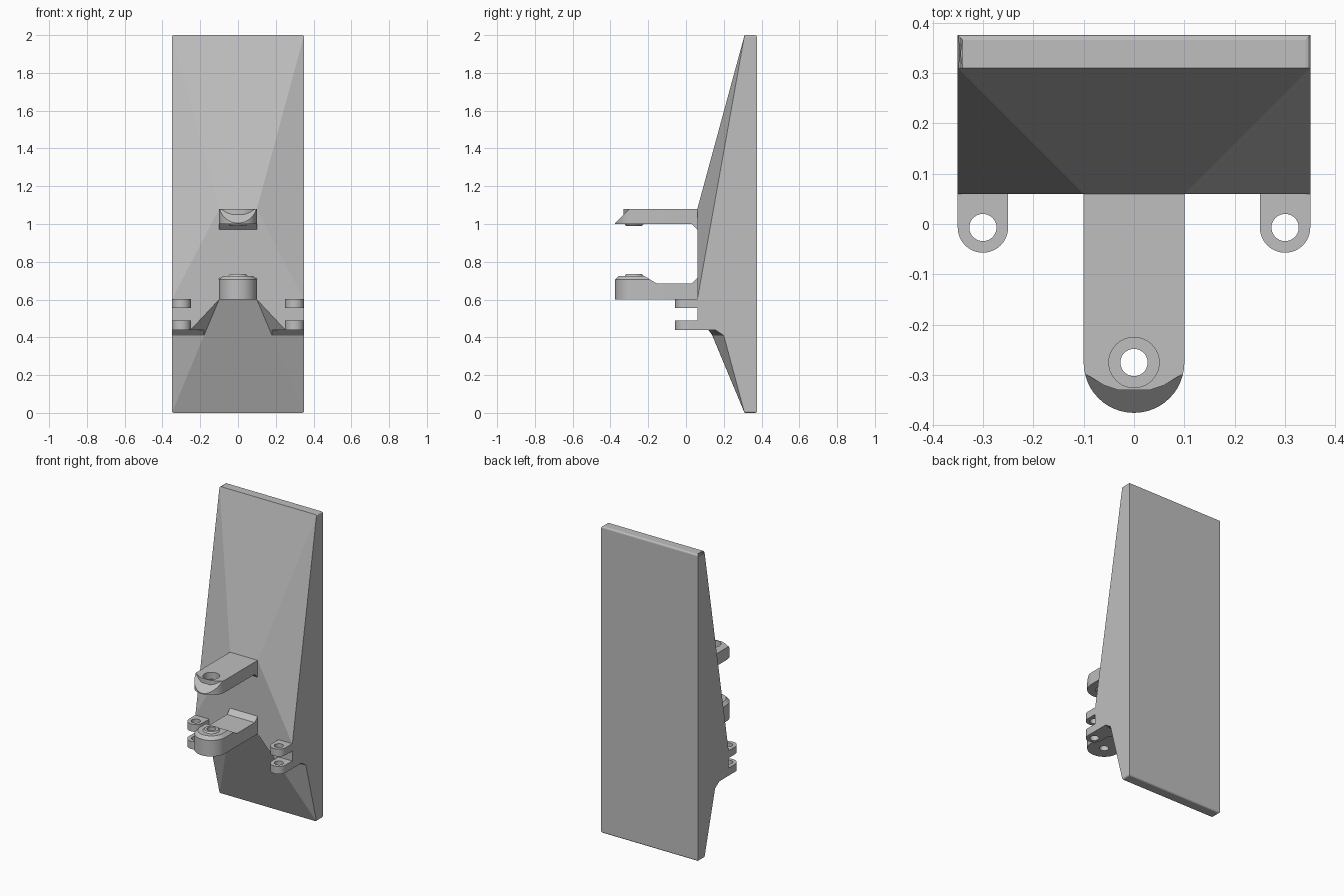
import bpy, bmesh
from math import sin, cos, pi

cube = bpy.data.objects.get("Cube")
if cube:
    bpy.data.objects.remove(cube)

grey = bpy.data.materials.new("light_grey")
grey.use_nodes = True
COLOUR = (0.52, 0.52, 0.52, 1)
grey.diffuse_color = COLOUR
grey.node_tree.nodes["Principled BSDF"].inputs["Base Color"].default_value = COLOUR


def finish(name, bm):
    bmesh.ops.recalc_face_normals(bm, faces=bm.faces)
    mesh = bpy.data.meshes.new(name)
    bm.to_mesh(mesh)
    bm.free()
    mesh.materials.append(grey)
    ob = bpy.data.objects.new(name, mesh)
    bpy.context.collection.objects.link(ob)
    return ob


def loft(name, rings):
    """Closed solid through rings that have equal point counts."""
    bm = bmesh.new()
    loops = [[bm.verts.new(p) for p in ring] for ring in rings]
    n = len(loops[0])
    bm.faces.new(loops[0])
    bm.faces.new(loops[-1])
    for a, b in zip(loops, loops[1:]):
        for i in range(n):
            j = (i + 1) % n
            bm.faces.new((a[i], a[j], b[j], b[i]))
    return finish(name, bm)


def circle(x, y, z, r, n=40):
    return [(x + r * cos(2 * pi * i / n), y + r * sin(2 * pi * i / n), z) for i in range(n)]


def tongue(x, y, z, r, back, n=24):
    """Outline with a round front end and a straight back."""
    arc = [(x - r * cos(pi * i / n), y - r * sin(pi * i / n), z) for i in range(n + 1)]
    return arc + [(x + r, back, z), (x - r, back, z)]


def cut(ob, cutter):
    mod = ob.modifiers.new("cut", "BOOLEAN")
    mod.operation = "DIFFERENCE"
    mod.solver = "EXACT"
    mod.object = cutter
    bpy.context.view_layer.objects.active = ob
    bpy.ops.object.modifier_apply(modifier=mod.name)
    bpy.data.objects.remove(cutter)


def drill(ob, x, y, r, low, high):
    cut(ob, loft("drill", [circle(x, y, low, r), circle(x, y, high, r)]))


# Faceted body: points of the +x half, mirrored to the other side
WALL, FRONT, BACK, W = 0.06, 0.31, 0.375, 0.35
half = {
    "A": (0.1, WALL, 1.08), "B": (W, WALL, 0.6), "C": (W, WALL, 0.44),
    "D": (0.25, WALL, 0.44), "E": (0.1, WALL, 0.6), "F": (W, 0.155, 0.44),
    "G": (W, 0.2, 0.41), "H": (0.18, 0.14, 0.41), "I": (W, FRONT, 0),
    "J": (W, FRONT, 2), "K": (0.18, 0.118, 0.44), "M": (W, BACK, 0), "N": (W, BACK, 2),
}
bm = bmesh.new()
left = {k: bm.verts.new(p) for k, p in half.items()}
right = {k: bm.verts.new((-p[0], p[1], p[2])) for k, p in half.items()}
for face in ("ABCDE", "AJ", "JN", "NM", "MI", "IHE"):
    bm.faces.new([left[k] for k in face] + [right[k] for k in reversed(face)])
for face in ("ABJ", "JBCFGIMN", "CDKF", "FKHG", "DEHK", "GHI"):
    for side in (left, right):
        bm.faces.new([side[k] for k in face])
# Soften the ends of the back plate
ends = [bm.edges.get((left[k], right[k])) for k in "MN"]
ends += [bm.edges.get((s[a], s[b])) for s in (left, right) for a, b in ("JN", "IM")]
bmesh.ops.bevel(bm, geom=ends, offset=0.01, segments=3, profile=0.5, affect="EDGES")
finish("plate_body", bm)

PIN_Y, PIN_R, ARM_R, BOSS_R = -0.275, 0.027, 0.1, 0.05
round_parts = []

# Upper arm with sloped tip, counterbore and pin hole
upper = loft("upper_arm", [tongue(0, PIN_Y, z, ARM_R, WALL) for z in (1.0, 1.08)])
tip = [(-0.12, -0.28), (-0.1, -0.295), (-0.06, -0.32), (-0.03, -0.33)]
tip += [(-x, y) for x, y in reversed(tip)] + [(0.12, -0.4), (-0.12, -0.4)]
cut(upper, loft("tip_cutter", [[(x, y, y + 1.38) for x, y in tip],
                               [(x, y, 1.2) for x, y in tip]]))
drill(upper, 0, PIN_Y, BOSS_R, 1.035, 1.2)
drill(upper, 0, PIN_Y, PIN_R, 0.9, 1.2)
upper_boss = loft("upper_arm_boss", [circle(0, PIN_Y, 0.99, 0.042), circle(0, PIN_Y, 1.0, BOSS_R)])
drill(upper_boss, 0, PIN_Y, PIN_R, 0.9, 1.2)

# Lower arm with raised pad and boss
lower = loft("lower_arm", [tongue(0, PIN_Y, z, ARM_R, WALL) for z in (0.6, 0.685)])
pad = loft("lower_arm_pad", [tongue(0, PIN_Y, z, r, back) for z, r, back in (
    (0.685, ARM_R, -0.155), (0.705, ARM_R, -0.188), (0.725, 0.08, -0.22))])
lower_boss = loft("lower_arm_boss", [circle(0, PIN_Y, 0.725, BOSS_R), circle(0, PIN_Y, 0.735, 0.042)])
for part in (lower, pad, lower_boss):
    drill(part, 0, PIN_Y, PIN_R, 0.5, 0.9)
round_parts += [upper, upper_boss, lower, pad, lower_boss]

# Wedges bracing the arms against the body
for name, z, rise in (("upper_arm_brace", 1.0, -0.03), ("lower_arm_brace", 0.685, 0.03)):
    loft(name, [[(x, 0.03, z), (x, WALL, z), (x, WALL, z + rise)] for x in (-0.1, 0.1)])

# Paired hinge lugs on each side
for side, sx in (("left", 1), ("right", -1)):
    for level, low, high in (("lower", 0.44, 0.49), ("upper", 0.555, 0.603)):
        lug = loft(f"{side}_{level}_lug",
                   [tongue(sx * 0.3, -0.007, z, 0.05, WALL) for z in (low, high)])
        drill(lug, sx * 0.3, -0.007, PIN_R, 0.3, 0.8)
        round_parts.append(lug)

# Smooth the round walls and keep the rims crisp
bpy.ops.object.select_all(action="DESELECT")
for ob in round_parts:
    ob.select_set(True)
bpy.context.view_layer.objects.active = upper
bpy.ops.object.shade_smooth_by_angle(angle=0.4)
